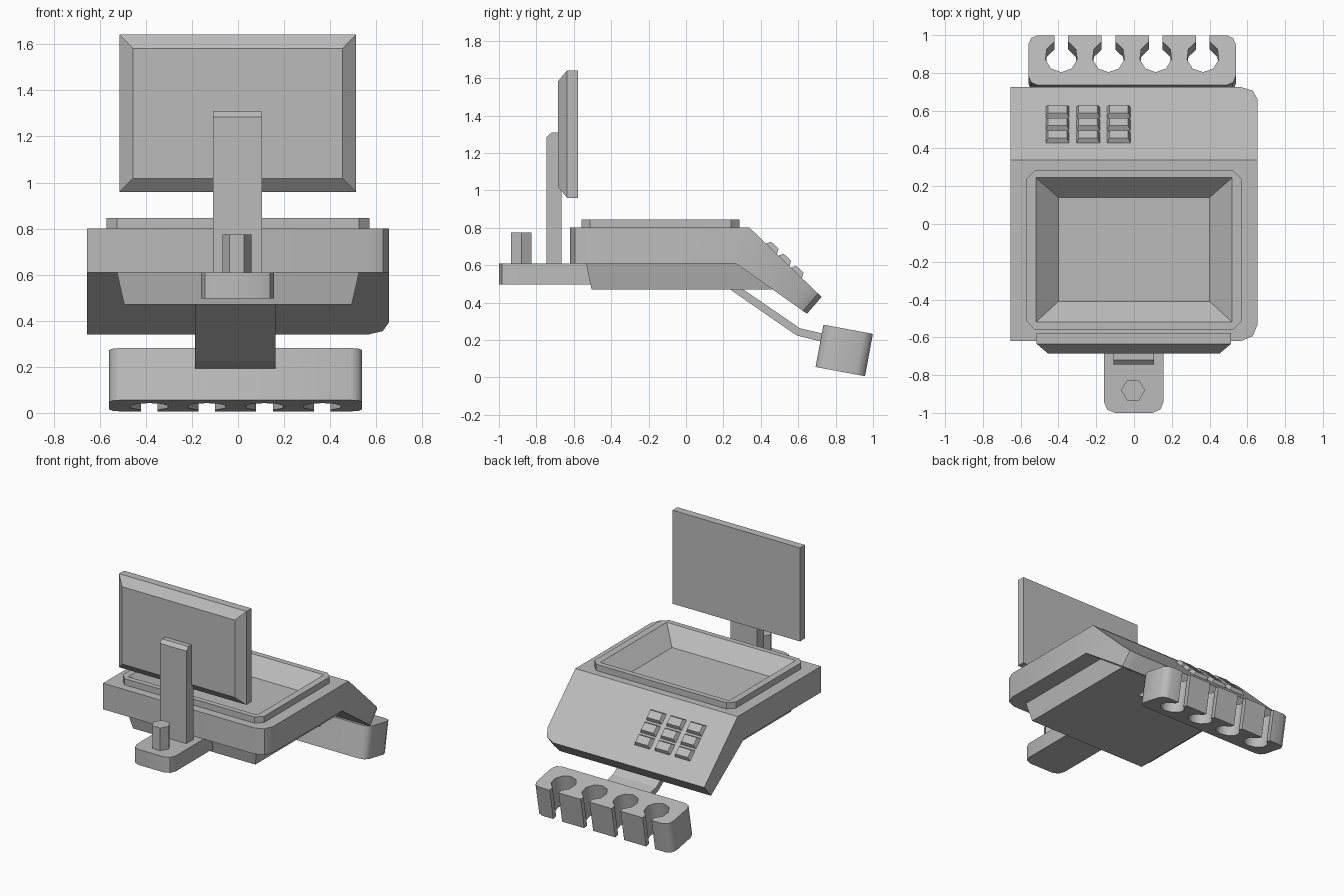
import bpy, bmesh, math
from mathutils import Matrix, Vector

if "Cube" in bpy.data.objects:
    bpy.data.objects.remove(bpy.data.objects["Cube"], do_unlink=True)

grey = bpy.data.materials.new("plain_grey")
grey.use_nodes = True
COLOUR = (0.5, 0.5, 0.5, 1)
grey.diffuse_color = COLOUR
grey.node_tree.nodes["Principled BSDF"].inputs["Base Color"].default_value = COLOUR


def finish(name, bm, matrix=None, smooth=None):
    bmesh.ops.recalc_face_normals(bm, faces=bm.faces)
    mesh = bpy.data.meshes.new(name)
    bm.to_mesh(mesh)
    bm.free()
    mesh.materials.append(grey)
    obj = bpy.data.objects.new(name, mesh)
    bpy.context.collection.objects.link(obj)
    if matrix:
        obj.matrix_world = matrix
    if smooth:
        bpy.ops.object.select_all(action='DESELECT')
        obj.select_set(True)
        bpy.context.view_layer.objects.active = obj
        bpy.ops.object.shade_smooth_by_angle(angle=math.radians(smooth))
    return obj


def prism(points, lo, hi, axis):
    """Extrude a profile: (y, z) along x, or (x, y) along z."""
    bm = bmesh.new()
    place = (lambda p, t: (t, *p)) if axis == 'x' else (lambda p, t: (*p, t))
    a, b = ([bm.verts.new(place(p, t)) for p in points] for t in (lo, hi))
    bm.faces.new(a)
    bm.faces.new(b)
    for i in range(len(points)):
        j = (i + 1) % len(points)
        bm.faces.new((a[i], a[j], b[j], b[i]))
    bm.normal_update()
    return bm


def round_edges(bm, width, segments, rule):
    edges = [e for e in bm.edges if rule(*(v.co for v in e.verts))]
    bmesh.ops.bevel(bm, geom=edges, offset=width, segments=segments,
                    profile=0.5, affect='EDGES')


def rect(x0, x1, y0, y1):
    return [(x0, y0), (x1, y0), (x1, y1), (x0, y1)]


def frustum(low, z0, high, z1):
    """Tapered block between two rectangles."""
    bm = prism(rect(*low), z0, z1, 'z')
    bm.verts.ensure_lookup_table()
    for v, p in zip(bm.verts[4:], rect(*high)):
        v.co.x, v.co.y = p
    return bm


def upright(a, b):
    return abs(a.x - b.x) < 1e-4 and abs(a.y - b.y) < 1e-4


# Weighing body with sloped keypad end
bm = prism([(-.62, .61), (-.62, .8), (.34, .8), (.725, .43), (.647, .34), (.265, .61)],
           -.655, .655, 'x')
round_edges(bm, .09, 2, lambda a, b: abs(a.x - b.x) < 1e-4 and
            (max(a.y, b.y) < -.6 or min(a.y, b.y) > .6))
body = finish("body", bm, smooth=32)

# Raised tray rim
bm = prism(rect(-.57, .57, -.558, .285), .8, .845, 'z')
round_edges(bm, .045, 1, upright)
rim = finish("tray_rim", bm)

# Sunken tray, cut from body and rim
cutter = finish("tray_cutter", frustum((-.4, .4, -.41, .14), .735,
                                       (-.531, .531, -.53, .255), .855))
cutter.hide_render = True
cutter.hide_set(True)
for obj in (body, rim):
    cut = obj.modifiers.new("tray_cut", 'BOOLEAN')
    cut.object = cutter
    cut.operation = 'DIFFERENCE'
    cut.solver = 'EXACT'

# Tapered underside
bm = prism([(-.537, .62), (-.505, .47), (.465, .47), (.255, .62)], -.528, .528, 'x')
for v in bm.verts:
    if v.co.z < .5:
        v.co.x *= .935
finish("underside", bm)

# Keypad on the slope
slope = math.atan2(.37, .385)
for row in range(3):
    for col in range(3):
        y = .457 + row * .067
        spot = Vector((-.405 + col * .162, y, .8 - (y - .34) * math.tan(slope)))
        finish("key", frustum((-.064, .064, -.042, .042), -.005,
                              (-.05, .05, -.028, .028), .026),
               Matrix.Translation(spot) @ Matrix.Rotation(-slope, 4, 'X'))

# Front bracket with peg
bm = prism(rect(-.16, .157, -1, -.45), .497, .61, 'z')
round_edges(bm, .06, 2, lambda a, b: upright(a, b) and a.y < -.9)
finish("display_bracket", bm, smooth=32)
hexagon = [(-.005 + .063 * math.cos(i * math.pi / 3), -.88 + .063 * math.sin(i * math.pi / 3))
           for i in range(6)]
finish("peg", prism(hexagon, .6, .775, 'z'))

# Display post and display
bm = prism([(-.745, .6), (-.745, 1.285), (-.72, 1.308), (-.665, 1.308), (-.665, .6)],
           -.108, .105, 'x')
finish("display_post", bm)
turn = Matrix.Rotation(math.pi / 2, 4, 'X')
finish("display_panel", prism(rect(-.515, .513, .96, 1.642), .578, .635, 'z'), turn)
finish("display_back", frustum((-.515, .513, .96, 1.642), .635,
                               (-.456, .454, 1.018, 1.582), .685), turn)

# Bent strap to the rear holder
finish("holder_strap", prism([(.2, .495), (.59, .225), (.73, .19), (.76, .228),
                              (.61, .262), (.27, .495)], -.187, .162, 'x'))

# Rear holder with four open round slots
half, depth, radius, gap = .549, .1345, .086, .036
outline = [(-half, depth), (-half, -depth), (half, -depth), (half, depth)]
start = math.asin(gap / radius)
for k in range(4):
    cx, cy = .375 - k * .25, .022
    outline.append((cx + gap, depth))
    for i in range(9):
        a = math.pi / 2 - start - i * (2 * math.pi - 2 * start) / 8
        outline.append((cx + radius * math.cos(a), cy + radius * math.sin(a)))
    outline.append((cx - gap, depth))
bm = prism(outline, -.115, .115, 'z')
round_edges(bm, .05, 2, lambda a, b: upright(a, b) and abs(a.x) > half - .01)
finish("rear_holder", bm,
       Matrix.Translation((-.01, .846, .144)) @ Matrix.Rotation(math.radians(-10.5), 4, 'X'),
       smooth=46)
